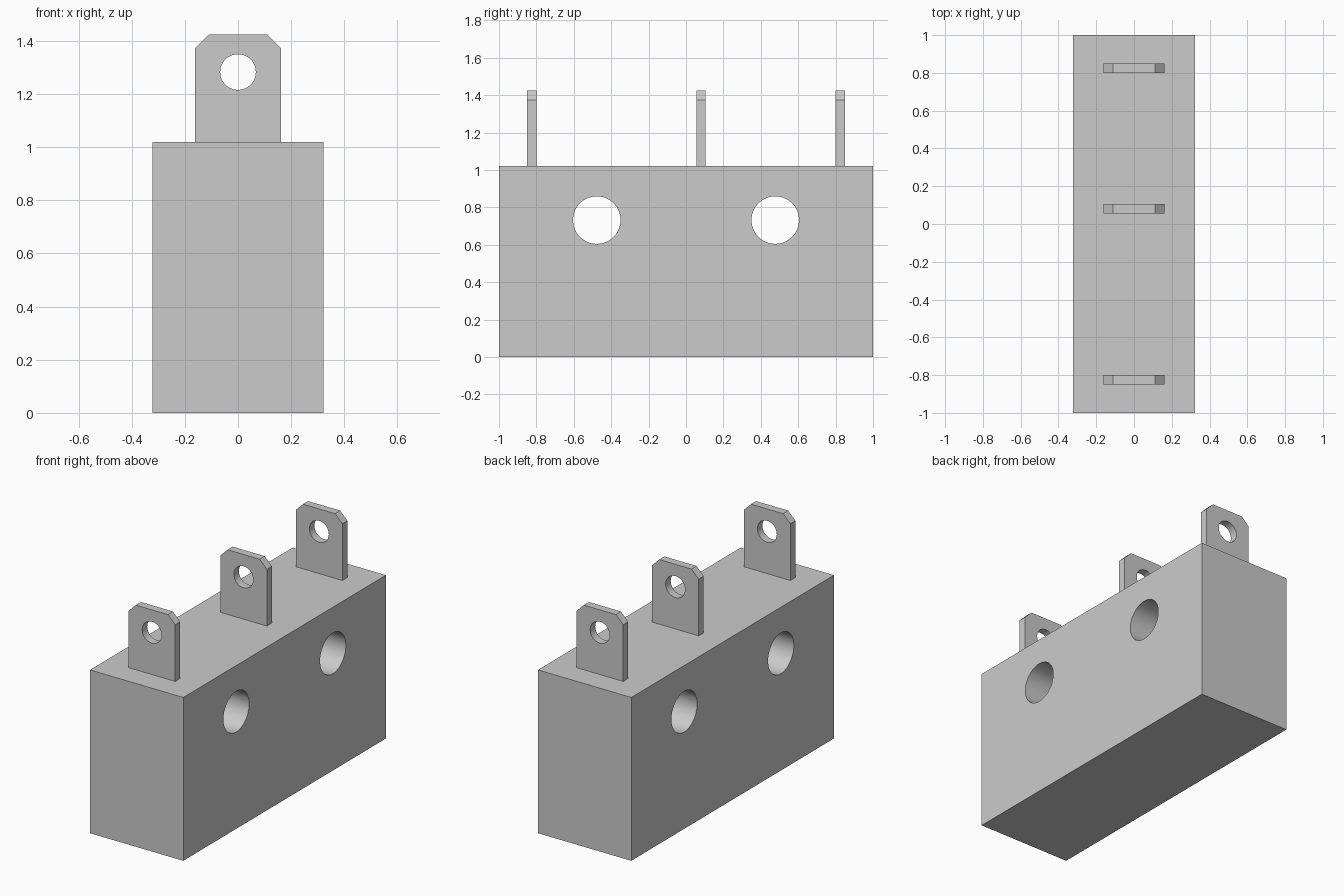
import bpy
import bmesh
import math
from mathutils import Matrix, Vector

cube = bpy.data.objects.get("Cube")
if cube:
    bpy.data.objects.remove(cube, do_unlink=True)

GREY = (0.6, 0.6, 0.6, 1.0)
grey = bpy.data.materials.new("plain grey")
grey.use_nodes = True
grey.diffuse_color = GREY
grey.node_tree.nodes["Principled BSDF"].inputs["Base Color"].default_value = GREY


def make_object(name, bm):
    bmesh.ops.recalc_face_normals(bm, faces=bm.faces)
    mesh = bpy.data.meshes.new(name)
    bm.to_mesh(mesh)
    bm.free()
    mesh.materials.append(grey)
    obj = bpy.data.objects.new(name, mesh)
    bpy.context.collection.objects.link(obj)
    return obj


def prism(name, outline, start, depth):
    """Extrude an (x, z) outline along y."""
    bm = bmesh.new()
    face = bm.faces.new([bm.verts.new((x, start, z)) for x, z in outline])
    result = bmesh.ops.extrude_face_region(bm, geom=[face])
    verts = [v for v in result["geom"] if isinstance(v, bmesh.types.BMVert)]
    bmesh.ops.translate(bm, verts=verts, vec=(0, depth, 0))
    return make_object(name, bm)


def drill(obj, centre, radius, axis):
    """Cut a round through-hole along the given axis."""
    bm = bmesh.new()
    turn = Vector((0, 0, 1)).rotation_difference(Vector(axis)).to_matrix().to_4x4()
    bmesh.ops.create_cone(bm, cap_ends=True, segments=64, radius1=radius,
                          radius2=radius, depth=1,
                          matrix=Matrix.Translation(centre) @ turn)
    cutter = make_object("hole_cutter", bm)
    cutter.hide_render = True
    mod = obj.modifiers.new("hole", 'BOOLEAN')
    mod.operation = 'DIFFERENCE'
    mod.solver = 'EXACT'
    mod.object = cutter
    bpy.context.view_layer.objects.active = obj
    bpy.ops.object.modifier_apply(modifier=mod.name)
    bpy.data.objects.remove(cutter, do_unlink=True)


def smooth(obj):
    bpy.ops.object.select_all(action='DESELECT')
    obj.select_set(True)
    bpy.context.view_layer.objects.active = obj
    bpy.ops.object.shade_smooth_by_angle(angle=math.radians(30))


# Housing block with two mounting holes running across it
HALF_W, TOP = 0.322, 1.02
body = prism("body", [(-HALF_W, 0), (HALF_W, 0), (HALF_W, TOP), (-HALF_W, TOP)], -1, 2)
for y in (-0.477, 0.477):
    drill(body, (0, y, 0.732), 0.127, (1, 0, 0))
smooth(body)

# Three chamfered terminal tabs, each with an eyelet
TAB_W, TAB_TOP, CHAMFER, THICK = 0.161, 1.424, 0.05, 0.05
right_side = [(TAB_W, TOP), (TAB_W, TAB_TOP - CHAMFER), (TAB_W - CHAMFER, TAB_TOP)]
tab_outline = right_side + [(-x, z) for x, z in reversed(right_side)]
for name, y in (("front", -0.825), ("middle", 0.08), ("back", 0.825)):
    tab = prism(name + "_terminal", tab_outline, y - THICK / 2, THICK)
    drill(tab, (0, y, 1.283), 0.067, (0, 1, 0))
    smooth(tab)
